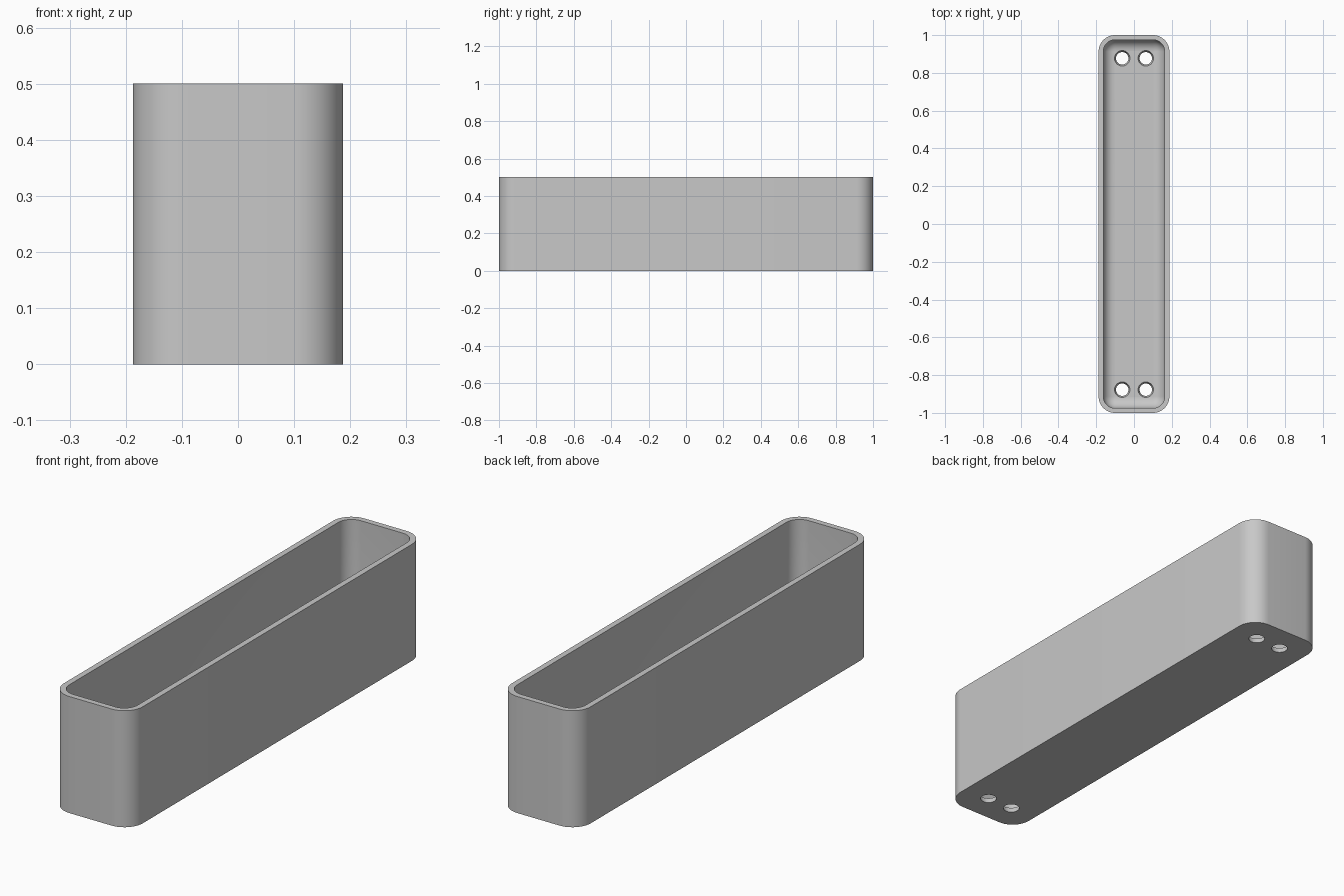
import bpy, bmesh
from math import sin, cos, pi

cube = bpy.data.objects.get("Cube")
if cube:
    bpy.data.objects.remove(cube, do_unlink=True)

HX, HY, H = 0.1875, 1.0, 0.5      # half width, half length, height
R, WALL, FLOOR, FILLET = 0.0875, 0.025, 0.025, 0.06
SEG = 12

grey = bpy.data.materials.new("light_grey")
grey.use_nodes = True
grey.diffuse_color = (0.58, 0.58, 0.58, 1)
grey.node_tree.nodes["Principled BSDF"].inputs["Base Color"].default_value = (0.58, 0.58, 0.58, 1)


def rounded_loop(bm, inset, z):
    """Ring of vertices around a rounded rectangle."""
    r = R - inset
    cx, cy = HX - R, HY - R
    ring = []
    for q, (sx, sy) in enumerate([(1, 1), (-1, 1), (-1, -1), (1, -1)]):
        for i in range(SEG + 1):
            a = (q + i / SEG) * pi / 2
            ring.append(bm.verts.new((sx * cx + r * cos(a), sy * cy + r * sin(a), z)))
    return ring


# Tray: outer wall, rim, inner wall and filleted floor as one section
section = [(0, 0), (0, H), (WALL, H)]
for i in range(9):
    a = i / 8 * pi / 2
    section.append((WALL + FILLET * (1 - cos(a)), FLOOR + FILLET * (1 - sin(a))))

bm = bmesh.new()
rings = [rounded_loop(bm, inset, z) for inset, z in section]
for lo, hi in zip(rings, rings[1:]):
    n = len(lo)
    for i in range(n):
        j = (i + 1) % n
        bm.faces.new((lo[i], lo[j], hi[j], hi[i]))
bm.faces.new(rings[0][::-1])
bm.faces.new(rings[-1])
bmesh.ops.recalc_face_normals(bm, faces=bm.faces)
mesh = bpy.data.meshes.new("tray")
bm.to_mesh(mesh)
bm.free()
mesh.materials.append(grey)
tray = bpy.data.objects.new("tray", mesh)
bpy.context.collection.objects.link(tray)

# Four tapered drain holes through the floor
bm = bmesh.new()
for x in (-0.0625, 0.0625):
    for y in (-0.877, 0.877):
        res = bmesh.ops.create_cone(bm, cap_ends=True, segments=32,
                                    radius1=0.029, radius2=0.045, depth=0.05)
        bmesh.ops.translate(bm, verts=res["verts"], vec=(x, y, 0.0125))
cut_mesh = bpy.data.meshes.new("hole_cutter")
bm.to_mesh(cut_mesh)
bm.free()
cut_mesh.materials.append(grey)
cutter = bpy.data.objects.new("hole_cutter", cut_mesh)
bpy.context.collection.objects.link(cutter)
cutter.hide_render = True

mod = tray.modifiers.new("drain_holes", "BOOLEAN")
mod.operation = "DIFFERENCE"
mod.solver = "EXACT"
mod.object = cutter
bpy.ops.object.select_all(action="DESELECT")
bpy.context.view_layer.objects.active = tray
tray.select_set(True)
bpy.ops.object.modifier_apply(modifier=mod.name)
bpy.data.objects.remove(cutter, do_unlink=True)
bpy.ops.object.shade_smooth_by_angle(angle=0.6)
